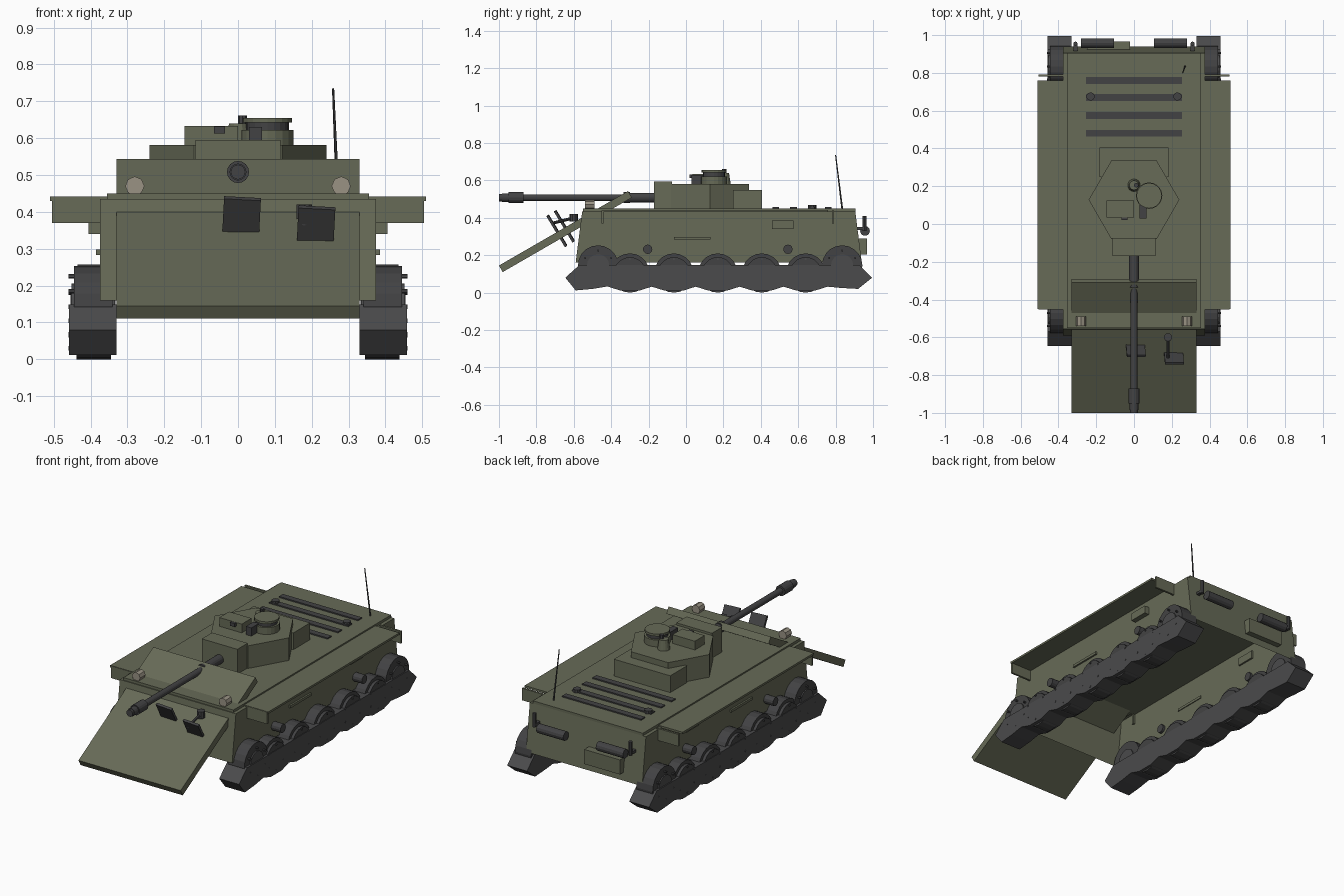
import bpy, bmesh, math
from mathutils import Vector

if "Cube" in bpy.data.objects:
    bpy.data.objects.remove(bpy.data.objects["Cube"])


def mat(name, col):
    m = bpy.data.materials.new(name)
    m.diffuse_color = (*col, 1)
    m.use_nodes = True
    m.node_tree.nodes["Principled BSDF"].inputs["Base Color"].default_value = m.diffuse_color
    return m


OLIVE = mat("olive", (0.135, 0.145, 0.095))
DARK = mat("dark_steel", (0.055, 0.055, 0.057))
STEEL = mat("track_steel", (0.07, 0.07, 0.072))
LENS = mat("lens", (0.32, 0.29, 0.23))


def finish(name, bm, m, smooth=False):
    bmesh.ops.recalc_face_normals(bm, faces=bm.faces)
    me = bpy.data.meshes.new(name)
    bm.to_mesh(me)
    bm.free()
    me.materials.append(m)
    ob = bpy.data.objects.new(name, me)
    bpy.context.collection.objects.link(ob)
    return ob


def prism(name, pts, lo, hi, m, axis="x", skip=None):
    """Extrude a closed profile along x (points are y,z) or z (points are x,y)."""
    bm = bmesh.new()
    place = (lambda p, t: (t, p[0], p[1])) if axis == "x" else (lambda p, t: (p[0], p[1], t))
    a = [bm.verts.new(place(p, lo)) for p in pts]
    b = [bm.verts.new(place(p, hi)) for p in pts]
    bm.faces.new(a)
    bm.faces.new(b[::-1])
    n = len(pts)
    for i in range(n):
        if i != skip:
            j = (i + 1) % n
            bm.faces.new((a[i], a[j], b[j], b[i]))
    return finish(name, bm, m)


def box(name, x0, x1, y0, y1, z0, z1, m=OLIVE):
    return prism(name, [(y0, z0), (y1, z0), (y1, z1), (y0, z1)], x0, x1, m)


def rod(name, p, q, r, m=DARK, n=12, r2=None):
    """Cylinder or cone between two points."""
    p, q = Vector(p), Vector(q)
    bm = bmesh.new()
    bmesh.ops.create_cone(bm, cap_ends=True, segments=n, radius1=r,
                          radius2=r if r2 is None else r2, depth=(q - p).length)
    ob = finish(name, bm, m)
    ob.location = (p + q) / 2
    ob.rotation_mode = "QUATERNION"
    ob.rotation_quaternion = (q - p).to_track_quat("Z", "Y")
    return ob


# Hull shell, open underneath, with a deck slab
prism("hull", [(-.59, .16), (.94, .16), (.905, .435), (-.555, .435)], -.375, .375, OLIVE, skip=0)
box("deck", -.355, .355, -.55, .905, .43, .45)

# Sloped front plate running through the hull nose
prism("front_plate", [(-1, .145), (-.98, .11), (-.29, .508), (-.31, .543)], -.33, .33, OLIVE)

# Tilted tool blades on the front plate
for i, (x, y, z) in enumerate([(.008, -.65, .355), (.21, -.69, .33)]):
    blade = box(f"tool_blade_{i}", -.05, .05, -.007, .007, -.095, .095, DARK)
    blade.location = (x, y, z)
    blade.rotation_euler = (math.radians(31), math.radians(3), 0)
rod("tool_handle", (.18, -.60, .40), (.18, -.72, .37), .008, DARK, 8)
rod("tool_knob", (.18, -.60, .38), (.18, -.60, .42), .022, DARK, 10)

WHEELS = [-.30, -.065, .17, .405, .64]
for s, side in ((1, "right"), (-1, "left")):
    # Fenders and mud flaps
    box(f"fender_{side}", s * .35, s * .51, -.45, .76, .43, .442)
    box(f"front_flap_{side}", s * .365, s * .505, -.452, -.44, .37, .44)
    box(f"rear_flap_{side}", s * .365, s * .505, .78, .792, .37, .44)
    # Hull side fittings
    box(f"side_box_{side}", s * .365, s * .405, .46, .575, .34, .385)
    box(f"side_bar_{side}", s * .37, s * .385, -.065, .13, .283, .298)
    for y in (-.205, .545):
        rod(f"side_roller_{side}", (s * .36, y, .232), (s * .435, y, .232), .025)
    # Track belt with a wavy underside
    belt = [(-.57, .148), (-.645, .08), (-.59, .012), (-.50, .02), (-.42, .033)]
    for y in WHEELS:
        belt += [(y - .05, .011), (y + .05, .011), (y + .117, .032)]
    belt += [(.83, .025), (.92, .02), (.995, .08), (.925, .148)]
    prism(f"track_{side}", belt, s * .33, s * .458, STEEL)
    # Road wheels, each a tyre, disc and hub
    for y in WHEELS:
        rod(f"road_wheel_{side}", (s * .345, y, .105), (s * .438, y, .105), .105, DARK, 20)
        rod(f"wheel_disc_{side}", (s * .332, y, .105), (s * .455, y, .105), .085, DARK, 20)
    # Sprocket and idler with ring of bolts
    for y in (-.47, .835):
        rod(f"end_wheel_{side}", (s * .34, y, .145), (s * .445, y, .145), .108, DARK, 20)
        rod(f"end_hub_{side}", (s * .335, y, .145), (s * .452, y, .145), .06, STEEL, 16)
    for y, z, r in [(w, .105, .075) for w in WHEELS] + [(-.47, .145, .08), (.835, .145, .08)]:
        for k in range(6):
            a = math.tau * (k + .5) / 6
            c = (y + r * math.cos(a), z + r * math.sin(a))
            rod(f"wheel_bolt_{side}", (s * .44, *c), (s * .46, *c), .006, STEEL, 6)
    # Headlight, rear roll and tail post
    rod(f"headlight_{side}", (s * .28, -.54, .47), (s * .28, -.49, .47), .026, LENS, 8)
    rod(f"rear_roll_{side}", (s * .105, .957, .33), (s * .28, .957, .33), .026)
    rod(f"tail_post_{side}", (s * .31, .955, .33), (s * .31, .955, .41), .011, DARK, 8)
    box(f"tail_bracket_{side}", s * .30, s * .32, .91, .955, .335, .35, DARK)
    # Grille cap
    rod(f"grille_cap_{side}", (s * .23, .675, .45), (s * .23, .675, .468), .022, DARK, 10)

# Rear stowage box
box("rear_box", -.25, -.02, .92, .967, .205, .29)

# Engine grilles
for i, y in enumerate((.48, .575, .67, .76)):
    box(f"grille_{i}", -.255, .255, y - .018, y + .018, .448, .457, DARK)

# Antenna
rod("antenna", (.27, .835, .45), (.258, .80, .735), .005, DARK, 6, .003)

# Hexagonal turret with rear bustle and mantlet
hexagon = [(.24 * math.cos(k * math.pi / 3), .128 + .24 * math.sin(k * math.pi / 3)) for k in range(6)]
prism("turret", hexagon, .45, .582, OLIVE, "z")
box("turret_bustle", -.182, .182, .25, .405, .45, .548)
box("mantlet", -.115, .115, -.17, -.075, .45, .595)

# Gun
for name, y0, y1, r in (("gun_sleeve", -.15, -.31, .026), ("gun_collar", -.30, -.335, .03),
                        ("gun_barrel", -.3, -.98, .018), ("muzzle_brake", -.87, -.95, .03),
                        ("muzzle_ring", -.95, -.985, .023), ("muzzle_tip", -.98, -1, .02)):
    rod(name, (0, y0, .508), (0, y1, .508), r, DARK, 16)

# Cupola, hatch and roof fittings
rod("cupola_base", (.08, .15, .58), (.08, .15, .622), .07, OLIVE, 20)
rod("cupola_ring", (.08, .15, .622), (.08, .15, .642), .058, DARK, 20)
rod("cupola_lid", (.08, .15, .642), (.08, .15, .655), .067, OLIVE, 20)
rod("vent_dome", (0, .205, .58), (0, .205, .64), .034, OLIVE, 14, .025)
rod("vent_tip", (.012, .205, .63), (.012, .205, .662), .012, DARK, 8)
box("sight_box", -.145, 0, .035, .125, .58, .633)
box("sight_window", -.065, -.035, .02, .04, .612, .632, DARK)
box("periscope", .03, .065, .03, .1, .58, .63, DARK)
